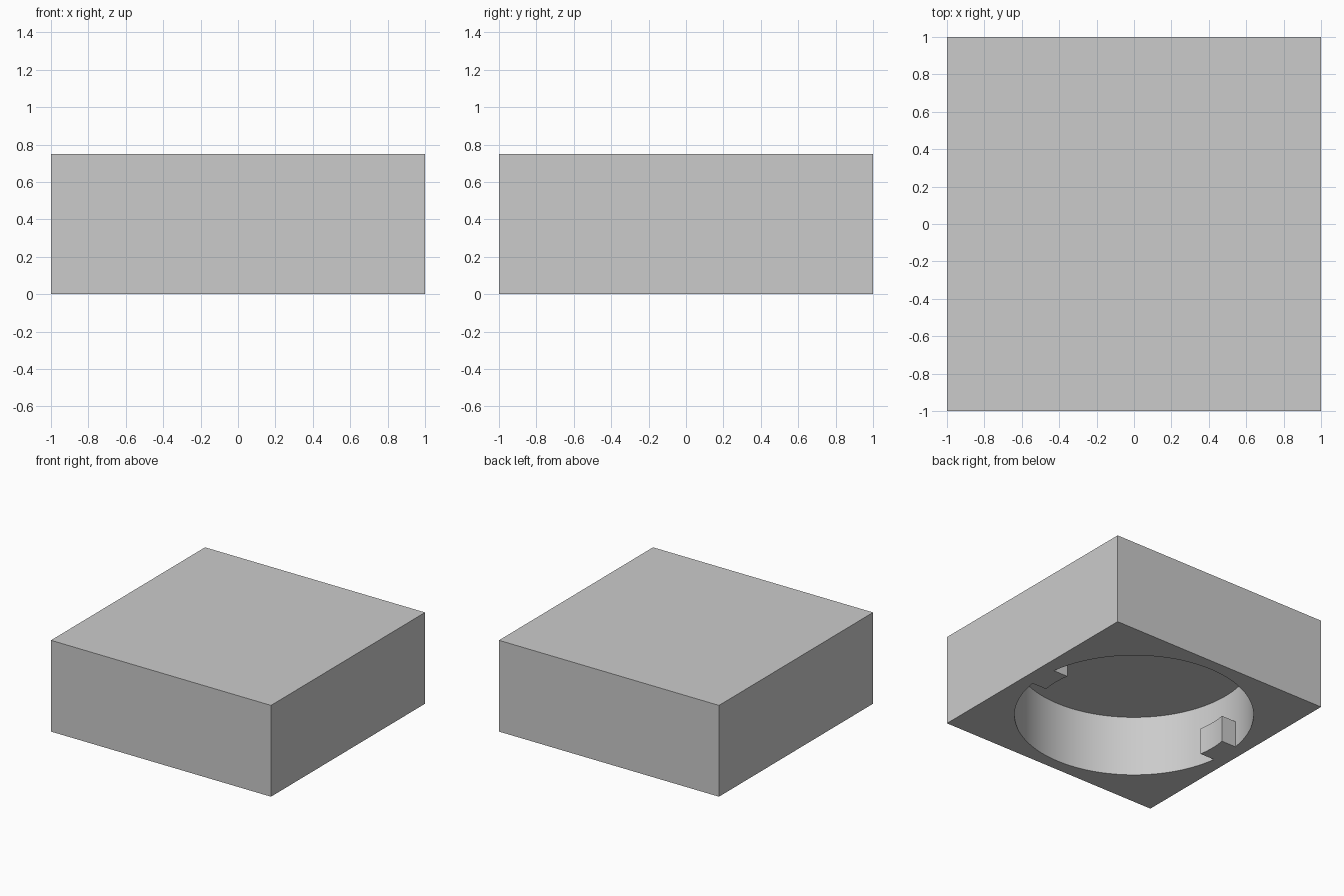
import bpy
import bmesh
from math import asin, cos, sin, pi

WIDTH, HEIGHT = 2.0, 0.75
RECESS_RADIUS, RECESS_DEPTH = 0.9, 0.5
TAB_RADIUS, TAB_HALF_WIDTH, TAB_HEIGHT = 0.77, 0.125, 0.22

default_cube = bpy.data.objects.get("Cube")
if default_cube:
    bpy.data.objects.remove(default_cube, do_unlink=True)

# One plain grey for the whole part
grey = bpy.data.materials.new("light grey")
grey.use_nodes = True
colour = (0.6, 0.6, 0.6, 1)
grey.diffuse_color = colour
for node in grey.node_tree.nodes:
    if node.type == "BSDF_PRINCIPLED":
        node.inputs["Base Color"].default_value = colour


def finish(obj):
    """Give the object its colour and smooth the round walls only."""
    obj.data.materials.clear()
    obj.data.materials.append(grey)
    bpy.ops.object.select_all(action="DESELECT")
    obj.select_set(True)
    bpy.context.view_layer.objects.active = obj
    bpy.ops.object.shade_smooth_by_angle(angle=pi / 6)


def arc(radius, steps=8):
    """Points of an arc about the x axis that spans the tab's width."""
    half = asin(TAB_HALF_WIDTH / radius)
    angles = [half * (2 * i / steps - 1) for i in range(steps + 1)]
    return [(radius * cos(a), radius * sin(a)) for a in angles]


def make_tab(name, side):
    """Locking tab with parallel sides and a curved inner face."""
    outline = arc(TAB_RADIUS) + arc(RECESS_RADIUS + 0.001)[::-1]
    bm = bmesh.new()
    base = bm.faces.new([bm.verts.new((side * x, side * y, 0)) for x, y in outline])
    grown = bmesh.ops.extrude_face_region(bm, geom=[base], use_keep_orig=True)
    top = [v for v in grown["geom"] if isinstance(v, bmesh.types.BMVert)]
    bmesh.ops.translate(bm, verts=top, vec=(0, 0, TAB_HEIGHT))
    bmesh.ops.recalc_face_normals(bm, faces=bm.faces)
    mesh = bpy.data.meshes.new(name)
    bm.to_mesh(mesh)
    bm.free()
    obj = bpy.data.objects.new(name, mesh)
    bpy.context.collection.objects.link(obj)
    finish(obj)


# Square housing
bpy.ops.mesh.primitive_cube_add(size=1, location=(0, 0, HEIGHT / 2))
housing = bpy.context.object
housing.name = "housing"
housing.scale = (WIDTH, WIDTH, HEIGHT)
bpy.ops.object.transform_apply(location=True, rotation=False, scale=True)

# Round recess cut up into the underside
bpy.ops.mesh.primitive_cylinder_add(
    vertices=128, radius=RECESS_RADIUS, depth=2 * RECESS_DEPTH)
cutter = bpy.context.object
cutter.name = "recess_cutter"
cutter.hide_render = True

cut = housing.modifiers.new("recess", "BOOLEAN")
cut.operation = "DIFFERENCE"
cut.solver = "EXACT"
cut.object = cutter
bpy.context.view_layer.objects.active = housing
bpy.ops.object.modifier_apply(modifier=cut.name)
bpy.data.objects.remove(cutter, do_unlink=True)
finish(housing)

# Opposite pair of tabs at the mouth of the recess
make_tab("left_tab", 1)
make_tab("right_tab", -1)
